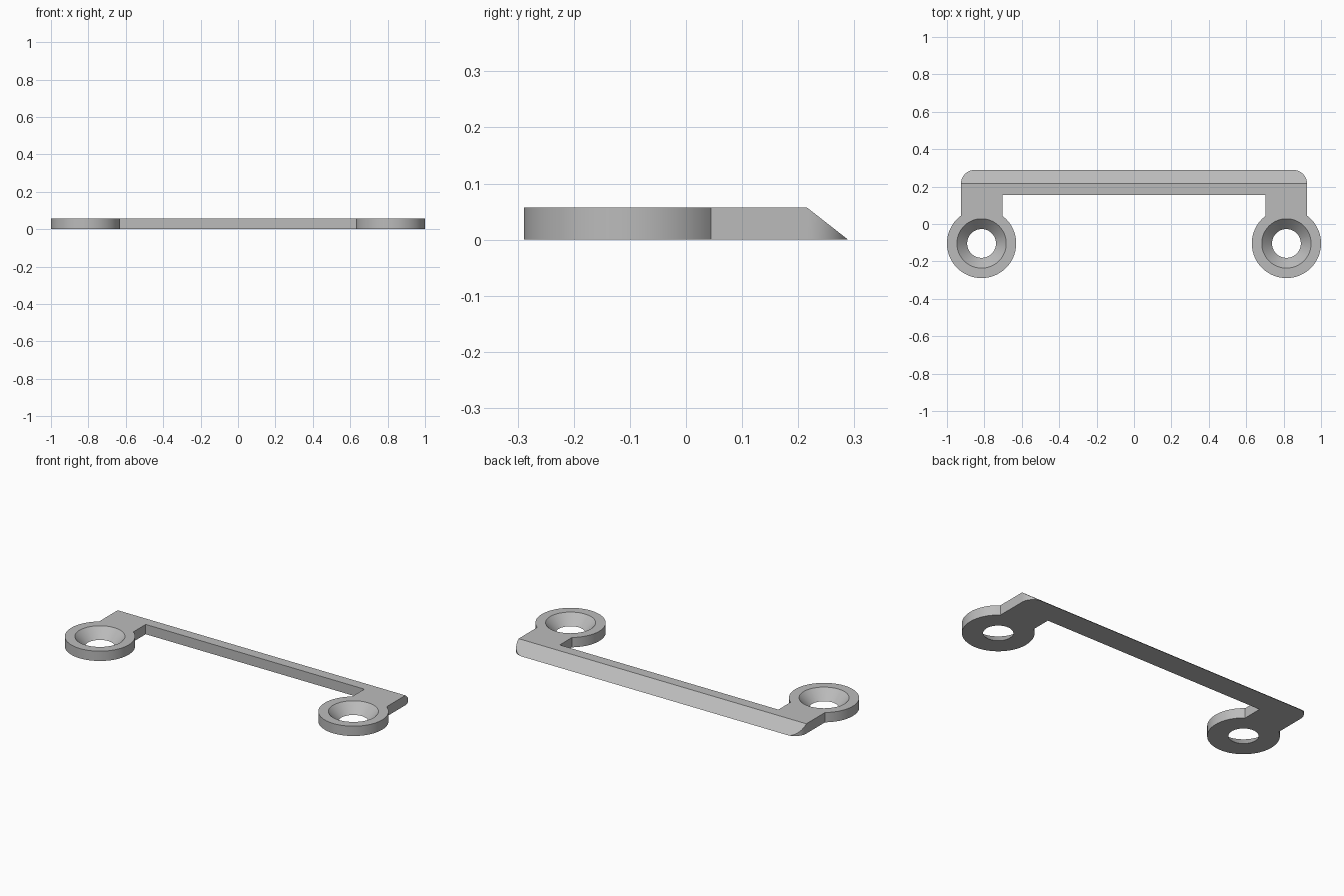
import bpy, bmesh
from math import cos, sin, atan2, hypot, pi
from mathutils import Vector

cube = bpy.data.objects.get("Cube")
if cube:
    bpy.data.objects.remove(cube, do_unlink=True)

THICK = 0.057
EYE_X, EYE_Y, EYE_R = 0.815, -0.104, 0.185
HOLE_LOW, HOLE_TOP = 0.077, 0.132
ARM_IN, ARM_OUT = 0.703, 0.925
BAR_IN, BEVEL_Y, BACK = 0.156, 0.216, 0.289
CORNER = BACK - BEVEL_Y

grey = bpy.data.materials.new("plain grey")
grey.use_nodes = True
colour = (0.5, 0.5, 0.5, 1)
grey.diffuse_color = colour
grey.node_tree.nodes["Principled BSDF"].inputs["Base Color"].default_value = colour


def arc(cx, cy, r, a, b, n):
    steps = [a + (b - a) * i / n for i in range(n + 1)]
    return [(cx + r * cos(t), cy + r * sin(t)) for t in steps]


def make_object(name, bm):
    bmesh.ops.recalc_face_normals(bm, faces=bm.faces)
    mesh = bpy.data.meshes.new(name)
    bm.to_mesh(mesh)
    bm.free()
    mesh.materials.append(grey)
    obj = bpy.data.objects.new(name, mesh)
    bpy.context.collection.objects.link(obj)
    return obj


# Outline of one half: inner corner, round eye, rounded back corner
def eye_angle(x):
    dx = x - EYE_X
    return atan2((EYE_R ** 2 - dx ** 2) ** 0.5, dx)


half = [(ARM_IN, BAR_IN)]
half += arc(EYE_X, EYE_Y, EYE_R, eye_angle(ARM_IN), eye_angle(ARM_OUT) + 2 * pi, 72)
half += arc(ARM_OUT - CORNER, BEVEL_Y, CORNER, 0, pi / 2, 16)
outline = half + [(-x, y) for x, y in reversed(half)]

# Flat bracket, with the back edge sliced to a slope
bm = bmesh.new()
base = bm.faces.new([bm.verts.new((x, y, 0)) for x, y in outline])
top = bmesh.ops.extrude_face_region(bm, geom=[base], use_keep_orig=True)
bmesh.ops.translate(bm, vec=(0, 0, THICK),
                    verts=[v for v in top["geom"] if isinstance(v, bmesh.types.BMVert)])
slope = Vector((0, THICK, BACK - BEVEL_Y))
cut = bmesh.ops.bisect_plane(bm, geom=bm.verts[:] + bm.edges[:] + bm.faces[:], dist=1e-6,
                             plane_co=(0, BEVEL_Y, THICK), plane_no=slope, clear_outer=True)
bmesh.ops.holes_fill(bm, edges=[e for e in bm.edges if e.is_boundary], sides=0)
bracket = make_object("bracket", bm)

# Countersunk screw holes
bm = bmesh.new()
flare = (HOLE_TOP - HOLE_LOW) / THICK
extra = 0.02
for side in (-1, 1):
    cone = bmesh.ops.create_cone(bm, cap_ends=True, segments=64,
                                 radius1=HOLE_LOW - flare * extra,
                                 radius2=HOLE_TOP + flare * extra, depth=THICK + 2 * extra)
    bmesh.ops.translate(bm, verts=cone["verts"], vec=(side * EYE_X, EYE_Y, THICK / 2))
cutter = make_object("hole_cutter", bm)
cutter.hide_render = True

drill = bracket.modifiers.new("screw holes", "BOOLEAN")
drill.operation = "DIFFERENCE"
drill.solver = "EXACT"
drill.object = cutter
bpy.ops.object.select_all(action="DESELECT")
bracket.select_set(True)
bpy.context.view_layer.objects.active = bracket
bpy.ops.object.modifier_apply(modifier=drill.name)
bpy.data.objects.remove(cutter, do_unlink=True)
bpy.ops.object.shade_smooth_by_angle(angle=pi / 6)
